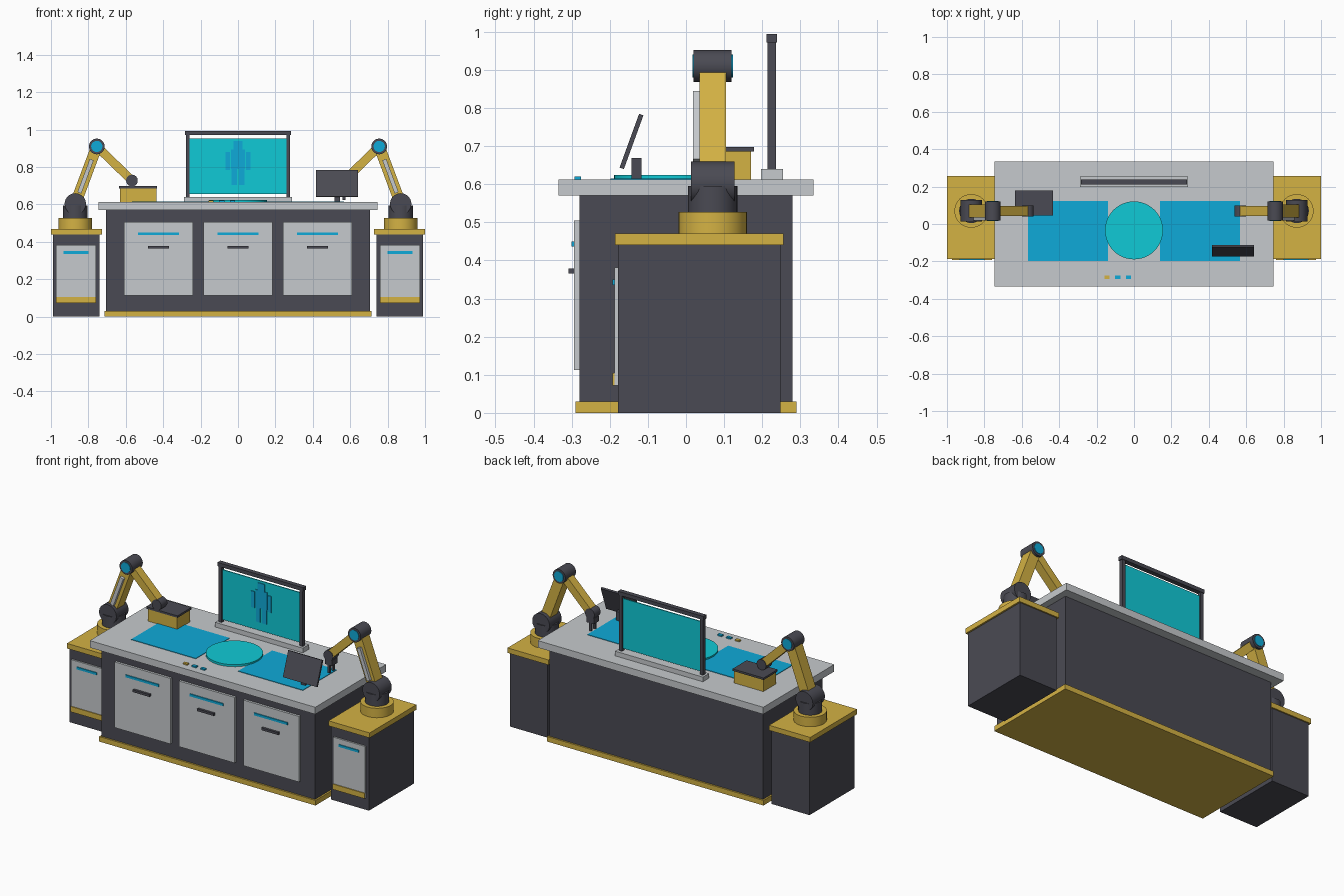
import bpy
from math import atan2, radians, pi
from mathutils import Vector, Matrix

cube = bpy.data.objects.get("Cube")
if cube:
    bpy.data.objects.remove(cube, do_unlink=True)


def material(name, r, g, b):
    lin = [((c / 255 + 0.055) / 1.055) ** 2.4 for c in (r, g, b)] + [1.0]
    m = bpy.data.materials.new(name)
    m.use_nodes = True
    m.diffuse_color = lin
    m.node_tree.nodes["Principled BSDF"].inputs["Base Color"].default_value = lin
    return m


GOLD = material("gold", 212, 178, 68)
DARK = material("charcoal", 74, 74, 83)
GREY = material("light grey", 198, 202, 205)
TEAL = material("teal glow", 16, 202, 214)
BLUE = material("blue glow", 15, 170, 216)


def finish(obj, name, mat):
    obj.name = name
    obj.data.materials.append(mat)
    return obj


def block(name, mat, x, y, z):
    """Box from (low, high) ranges on each axis."""
    lo, hi = Vector((x[0], y[0], z[0])), Vector((x[1], y[1], z[1]))
    bpy.ops.mesh.primitive_cube_add(size=1, location=(lo + hi) / 2)
    obj = bpy.context.object
    size = hi - lo
    obj.data.transform(Matrix.Diagonal((abs(size.x), size.y, size.z, 1)))
    return finish(obj, name, mat)


def drum(name, mat, centre, radius, depth, along_y=False, sides=32):
    bpy.ops.mesh.primitive_cylinder_add(
        vertices=sides, radius=radius, depth=depth, location=centre,
        rotation=(pi / 2 if along_y else 0, 0, 0))
    bpy.ops.object.shade_smooth_by_angle(angle=radians(35))
    return finish(bpy.context.object, name, mat)


def beam(name, mat, start, end, thick, wide):
    """Box running between two points that share the same y."""
    a, b = Vector(start), Vector(end)
    d = b - a
    obj = block(name, mat, (-thick / 2, thick / 2), (-wide / 2, wide / 2),
                (-d.length / 2, d.length / 2))
    obj.location = (a + b) / 2
    obj.rotation_euler.y = atan2(d.x, d.z)
    return obj


# Main bench
block("plinth", GOLD, (-0.715, 0.715), (-0.29, 0.29), (0, 0.03))
block("cabinet", DARK, (-0.705, 0.705), (-0.28, 0.28), (0.03, 0.57))
block("countertop", GREY, (-0.745, 0.745), (-0.335, 0.335), (0.57, 0.612))

# Cabinet doors with light strips and handles
for side, x in (("right", -0.425), ("middle", 0), ("left", 0.425)):
    block(side + "_door", GREY, (x - 0.184, x + 0.184), (-0.294, -0.28), (0.113, 0.505))
    block(side + "_door_light", BLUE, (x - 0.11, x + 0.11), (-0.3, -0.294), (0.436, 0.45))
    block(side + "_door_handle", DARK, (x - 0.055, x + 0.055), (-0.308, -0.294), (0.365, 0.379))

# Worktop mats, turntable and buttons
for side, s in (("right", -1), ("left", 1)):
    block(side + "_mat", BLUE, sorted((s * 0.14, s * 0.567)), (-0.198, 0.122), (0.612, 0.615))
drum("turntable", TEAL, (0, -0.034, 0.618), 0.155, 0.013, sides=48)
for i, mat in enumerate((GOLD, BLUE, BLUE)):
    x = -0.145 + i * 0.058
    block(f"button_{i + 1}", mat, (x - 0.014, x + 0.014), (-0.293, -0.275), (0.612, 0.62))

# Display screen in a frame
block("display_base", GREY, (-0.29, 0.29), (0.197, 0.255), (0.612, 0.64))
for side, x in (("right", -0.268), ("left", 0.268)):
    block(side + "_display_post", DARK, (x - 0.01, x + 0.01), (0.214, 0.236), (0.64, 0.972))
block("display_top_bar", DARK, (-0.283, 0.283), (0.211, 0.239), (0.972, 0.994))
block("display_screen", TEAL, (-0.26, 0.26), (0.222, 0.228), (0.655, 0.953))

# Body diagram on the display
front = (0.218, 0.222)
block("figure_head", BLUE, (-0.023, 0.023), front, (0.895, 0.94))
block("figure_torso", BLUE, (-0.038, 0.038), front, (0.79, 0.895))
for side, s in (("right", -1), ("left", 1)):
    block(side + "_figure_arm", BLUE, sorted((s * 0.043, s * 0.066)), front, (0.783, 0.88))
    block(side + "_figure_leg", BLUE, sorted((s * 0.006, s * 0.035)), front, (0.705, 0.79))

# Tilted monitor on a short stand
block("monitor_stand", DARK, (0.515, 0.545), (-0.143, -0.117), (0.612, 0.668))
monitor = [block("monitor_frame", DARK, (-0.112, 0.112), (-0.006, 0.006), (-0.075, 0.075)),
           block("monitor_screen", BLUE, (-0.102, 0.102), (-0.009, -0.006), (-0.065, 0.065))]
for obj in monitor:
    obj.location = (0.53, -0.143, 0.712)
    obj.rotation_euler.x = radians(-20)

# Parts box
block("parts_box", GOLD, (-0.63, -0.437), (0.05, 0.17), (0.612, 0.686))
block("parts_box_lid", DARK, (-0.637, -0.432), (0.045, 0.178), (0.686, 0.698))

# Side pedestals, each with a jointed arm
Y = 0.07
for side, s in (("right", -1), ("left", 1)):
    def span(a, b):
        return sorted((s * a, s * b))

    def at(x, z, y=Y):
        return (s * x, y, z)

    block(side + "_pedestal", DARK, span(0.74, 0.99), (-0.178, 0.248), (0, 0.44))
    block(side + "_pedestal_top", GOLD, span(0.728, 1.0), (-0.186, 0.256), (0.44, 0.47))
    block(side + "_pedestal_door", GREY, span(0.76, 0.972), (-0.188, -0.178), (0.072, 0.382))
    block(side + "_pedestal_trim", GOLD, span(0.76, 0.972), (-0.193, -0.188), (0.072, 0.104))
    block(side + "_pedestal_light", BLUE, span(0.8, 0.932), (-0.193, -0.188), (0.336, 0.35))

    drum(side + "_arm_base", GOLD, at(0.87, 0.498), 0.09, 0.057)
    drum(side + "_arm_turret", DARK, at(0.87, 0.56), 0.065, 0.07)
    drum(side + "_shoulder", DARK, at(0.87, 0.603), 0.057, 0.114, True)
    beam(side + "_upper_arm", GOLD, at(0.87, 0.603), at(0.755, 0.91), 0.06, 0.07)
    beam(side + "_arm_rod", GREY, at(0.848, 0.662, 0.027), at(0.782, 0.84, 0.027), 0.022, 0.018)
    drum(side + "_elbow", DARK, at(0.755, 0.91), 0.042, 0.1, True)
    drum(side + "_elbow_cap", BLUE, at(0.755, 0.91), 0.03, 0.106, True)
    beam(side + "_forearm", GOLD, at(0.755, 0.91), at(0.567, 0.728), 0.046, 0.052)
    drum(side + "_wrist", DARK, at(0.567, 0.728), 0.031, 0.058, True)

# Gripper on the free arm
block("gripper_palm", DARK, (0.543, 0.591), (Y - 0.025, Y + 0.025), (0.672, 0.705))
for side, y in (("front", Y - 0.018), ("back", Y + 0.018)):
    block(side + "_gripper_finger", DARK, (0.56, 0.574), (y - 0.006, y + 0.006), (0.625, 0.672))
